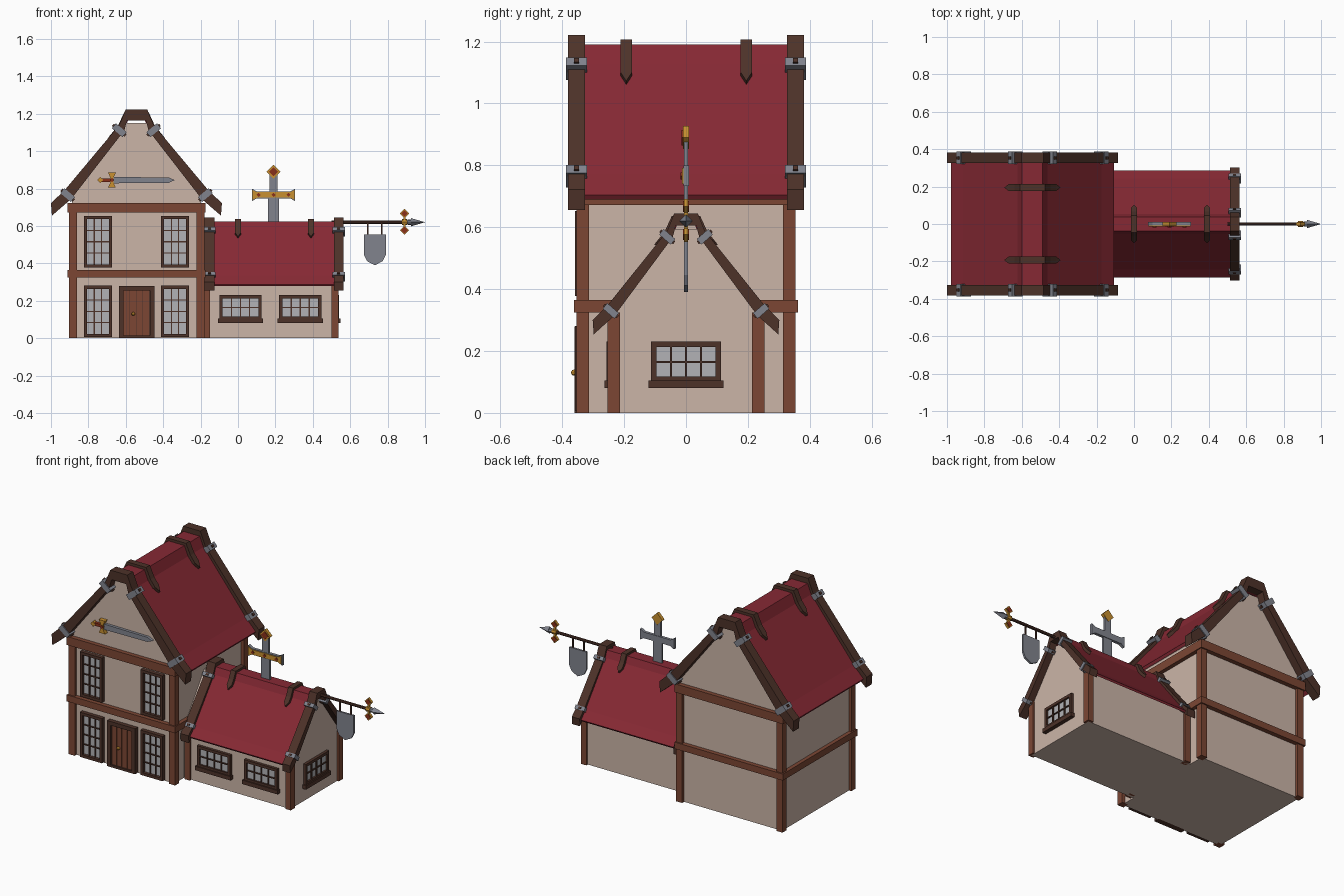
import bpy, bmesh
from math import atan2, cos, sin, pi
from mathutils import Vector

if "Cube" in bpy.data.objects:
    bpy.data.objects.remove(bpy.data.objects["Cube"])


def mat(name, r, g, b):
    m = bpy.data.materials.new(name)
    m.diffuse_color = (r, g, b, 1)
    m.use_nodes = True
    m.node_tree.nodes["Principled BSDF"].inputs["Base Color"].default_value = m.diffuse_color
    return m


PLASTER = mat("plaster", .60, .46, .39)
ROOF = mat("roof_red", .24, .022, .034)
DARK = mat("dark_wood", .075, .032, .022)
WOOD = mat("brown_wood", .20, .062, .034)
METAL = mat("metal", .22, .23, .27)
GOLD = mat("gold", .58, .28, .03)
RED = mat("red_gem", .25, .03, .01)
GLASS = mat("glass", .45, .45, .47)


def finish(name, bm, m):
    bmesh.ops.recalc_face_normals(bm, faces=bm.faces)
    me = bpy.data.meshes.new(name)
    bm.to_mesh(me)
    bm.free()
    me.materials.append(m)
    ob = bpy.data.objects.new(name, me)
    bpy.context.collection.objects.link(ob)
    return ob


def add_prism(bm, pts, a0, a1, fn):
    lo = [bm.verts.new(fn(d, a0, z)) for d, z in pts]
    hi = [bm.verts.new(fn(d, a1, z)) for d, z in pts]
    bm.faces.new(lo)
    bm.faces.new(hi)
    n = len(pts)
    for i in range(n):
        j = (i + 1) % n
        bm.faces.new((lo[i], lo[j], hi[j], hi[i]))


def flat(d, a, z):
    return (d, a, z)


def prism(name, pts, a0, a1, m, fn=flat):
    bm = bmesh.new()
    add_prism(bm, pts, a0, a1, fn)
    return finish(name, bm, m)


def rect(x0, x1, z0, z1):
    return [(x0, z0), (x1, z0), (x1, z1), (x0, z1)]


def boxes(name, items, m, fn=flat):
    """items: (u0, u1, depth0, depth1, z0, z1)"""
    bm = bmesh.new()
    for u0, u1, a0, a1, z0, z1 in items:
        add_prism(bm, rect(u0, u1, z0, z1), a0, a1, fn)
    return finish(name, bm, m)


def diamond(x, z, r):
    return [(x - r, z), (x, z - r), (x + r, z), (x, z + r)]


def sym(outer, inner):
    return ([(-d, z) for d, z in reversed(outer)] + outer
            + inner[::-1] + [(-d, z) for d, z in inner])


# Gable frames: main ridge runs along y, wing ridge along x
def main(d, a, z):
    return (-.543 + d, a, z)


def wing(d, a, z):
    return (a, d * .66, .645 - (1.222 - z) * .69)


BARGE = sym([(.058, 1.222), (.092, 1.14), (.385, .79), (.457, .722)],
            [(.05, 1.165), (.065, 1.11), (.348, .745), (.452, .655)])
TILES = sym([(.055, 1.19), (.08, 1.13), (.37, .772), (.435, .705)],
            [(.045, 1.165), (.065, 1.11), (.355, .757), (.425, .69)])


def roof(tag, fn, ends, barges, straps, sw):
    prism(tag + "_roof", TILES, *ends, ROOF, fn)
    clamps, bolts = bmesh.new(), bmesh.new()
    ang = atan2(-.36, .3)
    t, n = Vector((cos(ang), sin(ang))), Vector((-sin(ang), cos(ang)))
    for i, (a0, a1) in enumerate(barges):
        prism(f"{tag}_barge_board_{i}", BARGE, a0, a1, DARK, fn)
        # Metal clamps on the boards
        for c in ((.092, 1.112), (.368, .765)):
            for s in (-1, 1):
                q = [Vector(c) + t * p * .017 + n * r * .037
                     for p, r in ((-1, -1), (1, -1), (1, 1), (-1, 1))]
                add_prism(clamps, [(s * v.x, v.y) for v in q], a0 - .006, a1 + .006, fn)
                q = [Vector(c) + t * p * .008 + n * r * .044
                     for p, r in ((-1, -1), (1, -1), (1, 1), (-1, 1))]
                mid = (a0 + a1) / 2
                add_prism(bolts, [(s * v.x, v.y) for v in q], mid - .008, mid + .008, fn)
    finish(tag + "_clamps", clamps, METAL)
    finish(tag + "_clamp_bolts", bolts, DARK)
    # Pointed straps folded over the ridge
    for i, a in enumerate(straps):
        bm = bmesh.new()
        half = [(.06, 1.197), (.087, 1.135), (.118, 1.095)]
        path = [(-d, z) for d, z in half[::-1]] + half
        rows = [[bm.verts.new(fn(d, a + s * sw, z)) for s in (-1, 1)] for d, z in path]
        for p, q in zip(rows, rows[1:]):
            bm.faces.new((p[0], p[1], q[1], q[0]))
        for s, r in ((-1, rows[0]), (1, rows[-1])):
            bm.faces.new((*r, bm.verts.new(fn(s * .142, a, 1.066))))
        ob = finish(f"{tag}_ridge_strap_{i}", bm, DARK)
        mod = ob.modifiers.new("thickness", "SOLIDIFY")
        mod.thickness, mod.offset = .022, 0


roof("main", main, (-.33, .33), ((-.382, -.326), (.326, .382)), (-.193, .195), .019)
roof("wing", wing, (-.13, .52), ((-.18, -.125), (.512, .565)), (.0, .39), .016)

# Plaster walls
prism("main_walls", [(-.345, 0), (.345, 0), (.345, .76), (.065, 1.15), (-.065, 1.15), (-.345, .76)],
      -.335, .335, PLASTER, main)
prism("wing_walls", [(-.24, 0), (.24, 0), (.24, .315), (.045, .592), (-.045, .592), (-.24, .315)],
      -.2, .524, PLASTER, lambda d, a, z: (a, d, z))

# Timber posts and ring beams
boxes("main_posts", [(x, x + .042, y, y + .04, 0, .7) for x in (-.904, -.222) for y in (-.354, .314)], WOOD)
boxes("wing_posts", [(x, x + .036, y, y + .04, 0, .325) for x in (-.186, .5) for y in (-.254, .214)], WOOD)
boxes("main_beams", [(-.912, -.174, -.362, .362, z, z + h) for z, h in ((.325, .04), (.672, .052))], WOOD)


# Windows: wall-local u, outward depth, height
def window(name, u0, u1, z0, z1, cols, rows, fn, sill=False):
    f, b, o = .017, .006, .024 if not sill else .017
    boxes(name + "_glass", [(u0 + .01, u1 - .01, -.01, .006, z0 + .01, z1 - .01)], GLASS, fn)
    parts = [(u0, u0 + f, -.01, o, z0, z1), (u1 - f, u1, -.01, o, z0, z1),
             (u0, u1, -.01, o, z0, z0 + f), (u0, u1, -.01, o, z1 - f, z1)]
    for i in range(1, cols):
        u = u0 + f + (u1 - u0 - 2 * f) * i / cols
        parts.append((u - b / 2, u + b / 2, -.01, .013, z0 + f, z1 - f))
    for i in range(1, rows):
        z = z0 + f + (z1 - z0 - 2 * f) * i / rows
        parts.append((u0 + f, u1 - f, -.01, .013, z - b / 2, z + b / 2))
    if sill:
        parts.append((u0 - .008, u1 + .008, -.01, .024, z0 - .02, z0 + .004))
    boxes(name + "_frame", parts, DARK, fn)


def main_front(u, a, z):
    return (u, -.335 - a, z)


def wing_front(u, a, z):
    return (u, -.24 - a, z)


def wing_end(u, a, z):
    return (.524 + a, u, z)


for side, u in (("left", -.824), ("right", -.412)):
    for level, z in (("lower", .006), ("upper", .378)):
        window(f"{side}_{level}_window", u, u + .15, z, z + .275, 3, 4, main_front)
for i, u in enumerate((-.1, .22)):
    window(f"wing_window_{i}", u, u + .226, .1, .23, 4, 2, wing_front, True)
window("wing_end_window", -.113, .113, .1, .23, 4, 2, wing_end, True)

# Door with planks, frame and knob
boxes("door_frame", [(-.637, -.613, -.01, .026, 0, .28), (-.471, -.447, -.01, .026, 0, .28),
                     (-.637, -.447, -.01, .026, .256, .28), (-.637, -.447, -.01, .026, 0, .014),
                     (-.62, -.46, -.01, .008, 0, .27)], DARK, main_front)
boxes("door_planks", [(-.611 + i * .0347, -.58 + i * .0347, 0, .016, .014, .255) for i in range(4)],
      WOOD, main_front)
bm = bmesh.new()
bmesh.ops.create_icosphere(bm, subdivisions=2, radius=.01)
bmesh.ops.translate(bm, verts=bm.verts, vec=(-.56, -.362, .13))
finish("door_knob", bm, GOLD)

# Sword mounted on the gable
prism("gable_sword_blade", [(-.675, .828), (-.37, .831), (-.338, .845), (-.37, .859), (-.675, .862)],
      -.352, -.33, METAL)
prism("gable_sword_grip", rect(-.73, -.675, .836, .854), -.354, -.33, RED)
prism("gable_sword_pommel", diamond(-.737, .845, .016), -.357, -.33, GOLD)
prism("gable_sword_guard", [(-.695, .805), (-.653, .805), (-.665, .83), (-.665, .86), (-.653, .885),
                            (-.695, .885), (-.683, .86), (-.683, .83)], -.36, -.33, GOLD)
prism("gable_sword_gem", diamond(-.674, .845, .012), -.365, -.33, RED)

# Sword planted in the wing ridge
cx = .19


def guard(k, e):
    w = [(-.115 * k, .03 * e), (-.09 * k, .017 * e), (.09 * k, .017 * e), (.115 * k, .03 * e)]
    return [(cx + x, .766 + z) for x, z in w] + [(cx + x, .766 - z) for x, z in w[::-1]]


prism("ridge_sword_blade", rect(cx - .03, cx + .03, .6, .766), -.006, .006, METAL)
prism("ridge_sword_guard", guard(1, 1.1), -.008, .01, METAL)
prism("ridge_sword_guard_plate", guard(.97, .85), -.013, 0, GOLD)
prism("ridge_sword_grip", rect(cx - .022, cx + .022, .766, .875), -.007, .007, METAL)
prism("ridge_sword_pommel", diamond(cx, .89, .037), -.01, .01, GOLD)
prism("ridge_sword_gem", diamond(cx, .89, .025), -.014, 0, RED)
for i in (-1, 0, 1):
    prism(f"ridge_sword_stud_{i + 1}", diamond(cx + i * .08, .766, .011), -.018, 0, RED)


# Spear pole with hanging shield sign
def rod(name, x0, x1, r0, r1, m, sides=8):
    bm = bmesh.new()
    bmesh.ops.create_cone(bm, cap_ends=True, segments=sides, radius1=r0, radius2=r1, depth=x1 - x0)
    for v in bm.verts:
        v.co = Vector(((x0 + x1) / 2 + v.co.z, v.co.y, .62 + v.co.x))
    return finish(name, bm, m)


rod("sign_pole", .5, .925, .009, .009, DARK)
rod("spear_collar", .905, .93, .014, .014, METAL)
rod("spear_tip", .925, 1, .022, 0, METAL, 4)
prism("spear_ornament_bar", rect(.884, .896, .57, .68), -.007, .007, GOLD)
rod("spear_ornament_ring", .876, .904, .016, .016, GOLD)
for i, z in enumerate((.577, .667)):
    prism(f"spear_ornament_rim_{i}", diamond(.89, z, .025), -.007, .007, GOLD)
    prism(f"spear_ornament_gem_{i}", diamond(.89, z, .018), -.01, .01, RED)
boxes("sign_hangers", [(x - .004, x + .004, -.004, .004, .54, .62) for x in (.695, .769)], DARK)
prism("sign_shield", [(.674, .555), (.674, .445), (.69, .412), (.732, .39), (.774, .412),
                      (.79, .445), (.79, .555)], -.006, .006, METAL)
